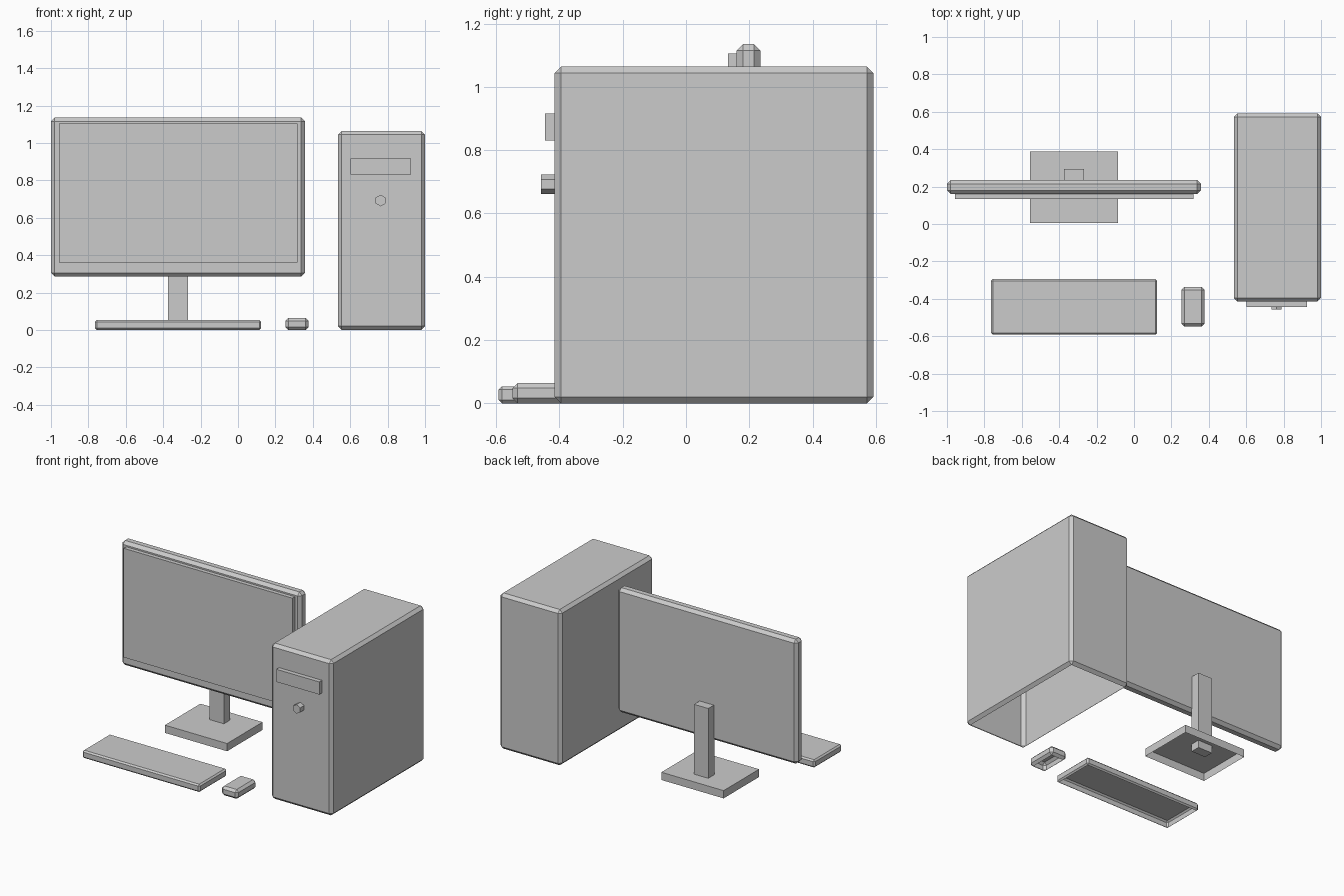
import bpy, bmesh, math
from mathutils import Matrix, Vector

if "Cube" in bpy.data.objects:
    bpy.data.objects.remove(bpy.data.objects["Cube"])


def finish(bm, name):
    bmesh.ops.recalc_face_normals(bm, faces=bm.faces[:])
    mesh = bpy.data.meshes.new(name)
    bm.to_mesh(mesh)
    bm.free()
    obj = bpy.data.objects.new(name, mesh)
    bpy.context.collection.objects.link(obj)
    return obj


def box(name, xs, ys, zs, chamfer=0.0, open_bottom=False):
    """Box from axis ranges, optionally chamfered and without its underside."""
    lo, hi = Vector((xs[0], ys[0], zs[0])), Vector((xs[1], ys[1], zs[1]))
    bm = bmesh.new()
    bmesh.ops.create_cube(bm, size=1.0, matrix=Matrix.Translation((lo + hi) / 2)
                          @ Matrix.Diagonal((*(hi - lo), 1.0)))
    if chamfer:
        bmesh.ops.bevel(bm, geom=bm.edges[:], offset=chamfer, segments=1,
                        profile=0.5, affect='EDGES')
    obj_faces = []
    if open_bottom:
        bm.normal_update()
        obj_faces = [f for f in bm.faces if f.normal.z < -0.99]
        bmesh.ops.delete(bm, geom=obj_faces, context='FACES')
    return finish(bm, name)


# Monitor: frame, raised screen, post and hollow foot
box("monitor_frame", (-1.0, 0.358), (0.16, 0.235), (0.285, 1.135), 0.02)
box("monitor_screen", (-0.957, 0.318), (0.133, 0.17), (0.36, 1.105))
box("monitor_post", (-0.375, -0.268), (0.23, 0.295), (0.002, 0.53))
box("monitor_foot", (-0.556, -0.086), (0.005, 0.388), (0.0, 0.053), open_bottom=True)

# Keyboard and mouse, hollow underneath
box("keyboard", (-0.765, 0.124), (-0.592, -0.294), (0.0, 0.053), 0.01, True)
box("mouse", (0.253, 0.378), (-0.548, -0.337), (0.0, 0.064), 0.016, True)

# Tower case with drive bay
box("tower_case", (0.534, 1.0), (-0.415, 0.592), (0.0, 1.064), 0.02, True)
box("drive_bay", (0.601, 0.926), (-0.445, -0.405), (0.83, 0.916))

# Hexagonal power button pushed out from the tower front
bm = bmesh.new()
ring = [bm.verts.new((0.763 + 0.031 * math.cos(a), -0.405, 0.692 + 0.031 * math.sin(a)))
        for a in (math.radians(30 + 60 * i) for i in range(6))]
back = bm.faces.new(ring)
ext = bmesh.ops.extrude_face_region(bm, geom=[back], use_keep_orig=True)
bmesh.ops.translate(bm, vec=(0, -0.053, 0),
                    verts=[g for g in ext["geom"] if isinstance(g, bmesh.types.BMVert)])
finish(bm, "power_button")
